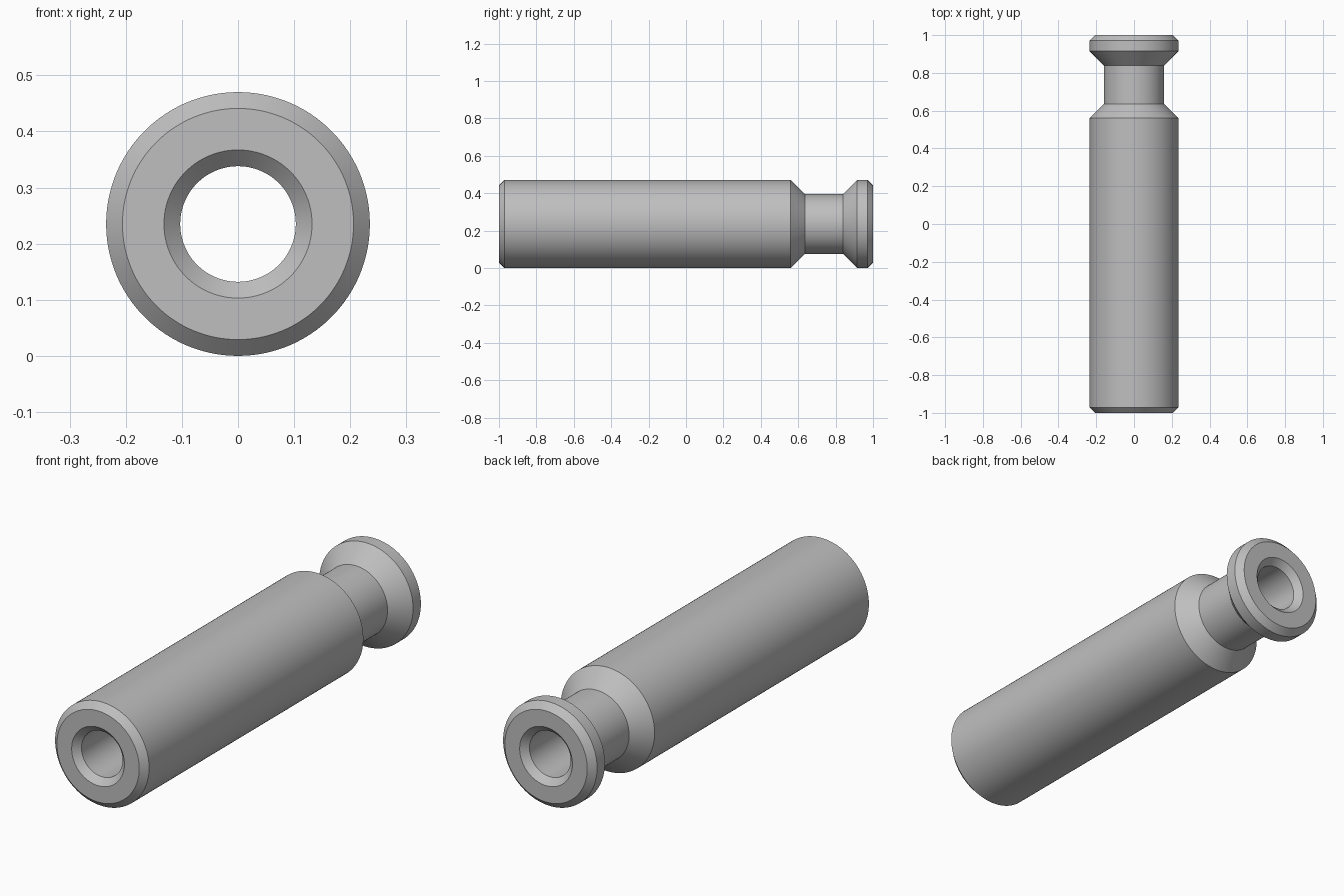
import bpy
import bmesh
import math
from mathutils import Matrix

cube = bpy.data.objects.get("Cube")
if cube:
    bpy.data.objects.remove(cube, do_unlink=True)

RADIUS, NECK, BORE, CHAMFER = 0.235, 0.16, 0.103, 0.029
SEGMENTS = 128

# Closed cross-section as (radius, y): outer wall front to back, then the bore
profile = [
    (RADIUS - CHAMFER, -1), (RADIUS, -1 + CHAMFER),
    (RADIUS, 0.56), (NECK, 0.635),
    (NECK, 0.84), (RADIUS, 0.915),
    (RADIUS, 1 - CHAMFER), (RADIUS - CHAMFER, 1),
    (BORE + CHAMFER, 1), (BORE, 1 - CHAMFER),
    (BORE, -1 + CHAMFER), (BORE + CHAMFER, -1),
]

# Spin the section around the pin's long axis
bm = bmesh.new()
verts = [bm.verts.new((r, y, 0)) for r, y in profile]
edges = [bm.edges.new((a, b)) for a, b in zip(verts, verts[1:] + verts[:1])]
bmesh.ops.spin(bm, geom=verts + edges, cent=(0, 0, 0), axis=(0, 1, 0),
               angle=math.tau, steps=SEGMENTS, use_merge=True)
bmesh.ops.remove_doubles(bm, verts=bm.verts[:], dist=0.0001)
bmesh.ops.recalc_face_normals(bm, faces=bm.faces[:])
bmesh.ops.transform(bm, matrix=Matrix.Translation((0, 0, RADIUS)), verts=bm.verts[:])

mesh = bpy.data.meshes.new("grooved_hollow_pin")
bm.to_mesh(mesh)
bm.free()
pin = bpy.data.objects.new("grooved_hollow_pin", mesh)
bpy.context.collection.objects.link(pin)

# Plain grey metal
grey = bpy.data.materials.new("plain_grey")
grey.use_nodes = True
colour = (0.52, 0.52, 0.52, 1)
grey.diffuse_color = colour
grey.node_tree.nodes["Principled BSDF"].inputs["Base Color"].default_value = colour
mesh.materials.append(grey)

# Smooth round walls with crisp chamfer edges
bpy.ops.object.select_all(action="DESELECT")
pin.select_set(True)
bpy.context.view_layer.objects.active = pin
bpy.ops.object.shade_smooth_by_angle(angle=math.radians(30))
